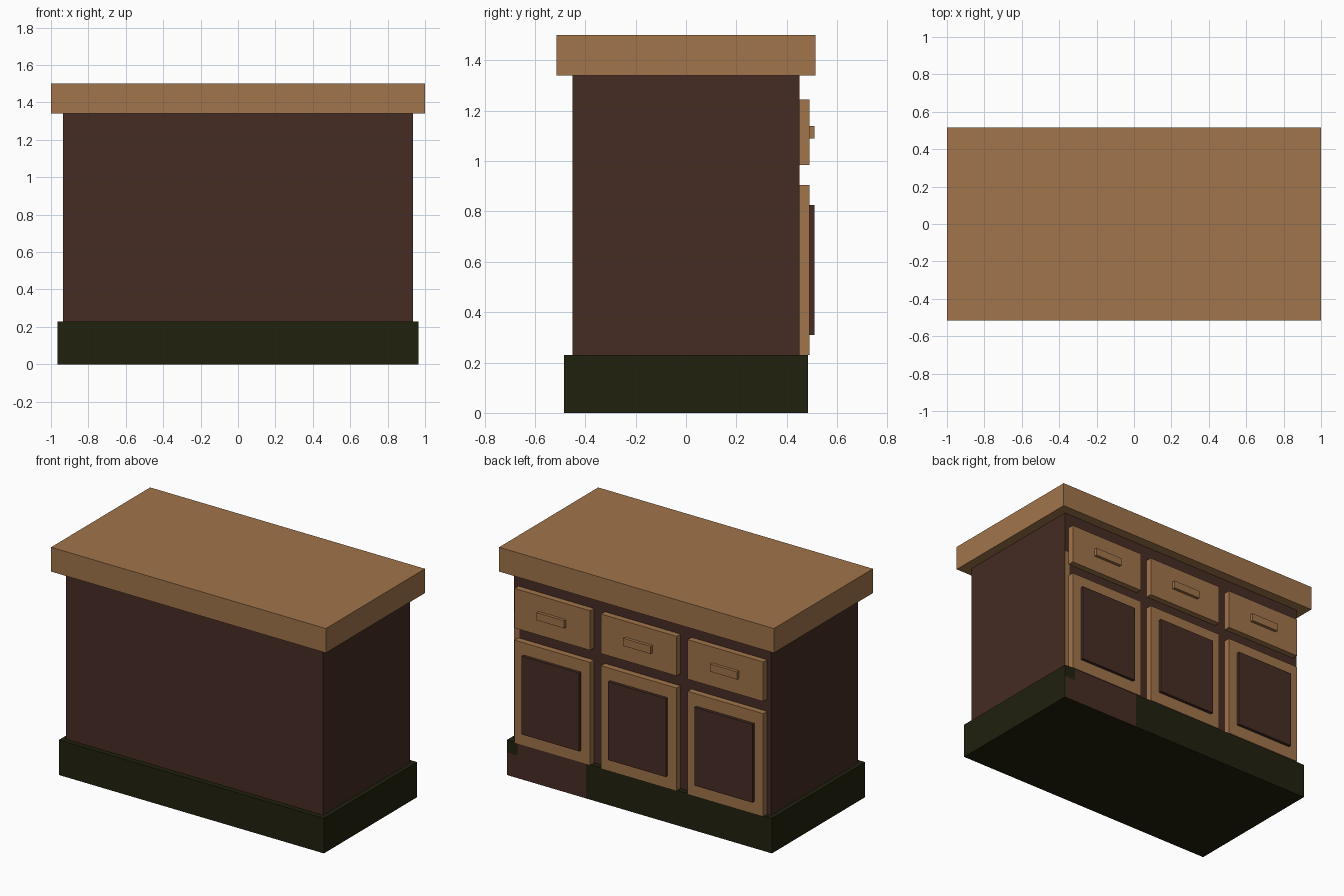
import bpy, bmesh

if "Cube" in bpy.data.objects:
    bpy.data.objects.remove(bpy.data.objects["Cube"])


def material(name, rgb):
    m = bpy.data.materials.new(name)
    m.diffuse_color = (*rgb, 1)
    m.use_nodes = True
    m.node_tree.nodes["Principled BSDF"].inputs["Base Color"].default_value = m.diffuse_color
    return m


TAN = material("tan_wood", (0.356, 0.178, 0.070))
BROWN = material("dark_brown_wood", (0.061, 0.025, 0.017))
GREEN = material("dark_olive", (0.015, 0.015, 0.0045))


def box(name, x, y, z, mats, cuts=(), rule=None):
    """Box from (min, max) ranges; cuts are (axis, position); rule picks a material index."""
    bm = bmesh.new()
    bmesh.ops.create_cube(bm, size=1)
    for v in bm.verts:
        for i, (lo, hi) in enumerate((x, y, z)):
            v.co[i] = lo if v.co[i] < 0 else hi
    for axis, pos in cuts:
        co, no = [0, 0, 0], [0, 0, 0]
        co[axis], no[axis] = pos, 1
        bmesh.ops.bisect_plane(bm, geom=bm.verts[:] + bm.edges[:] + bm.faces[:],
                               plane_co=co, plane_no=no)
    bm.normal_update()
    if rule:
        for f in bm.faces:
            f.material_index = rule(f.calc_center_median(), f.normal)
    me = bpy.data.meshes.new(name)
    bm.to_mesh(me)
    bm.free()
    for m in mats:
        me.materials.append(m)
    ob = bpy.data.objects.new(name, me)
    bpy.context.collection.objects.link(ob)
    return ob


# Plinth: brown patch on one end of the back, with a small olive corner
def plinth_rule(c, n):
    corner = c.x > 0.885 and c.z > 0.15
    return 1 if n.y > 0.9 and c.x > 0.39 and not corner else 0


box("plinth", (-0.965, 0.965), (-0.485, 0.485), (0, 0.23), [GREEN, BROWN],
    [(0, 0.39), (0, 0.885), (2, 0.15)], plinth_rule)

# Cabinet body: narrow tan strip at one back edge
box("cabinet_body", (-0.935, 0.935), (-0.45, 0.45), (0.23, 1.34), [BROWN, TAN],
    [(0, 0.897), (2, 1.07)],
    lambda c, n: int(n.y > 0.9 and c.x > 0.897 and c.z < 1.07))

# Worktop
box("worktop", (-1, 1), (-0.515, 0.515), (1.34, 1.5), [TAN])

# Three columns, each with a drawer, handle, door and raised panel
for i, cx in enumerate((0.63, 0, -0.63), 1):
    def span(half):
        return (cx - half, cx + half)
    box(f"drawer_{i}", span(0.275), (0.45, 0.49), (0.985, 1.245), [TAN])
    box(f"drawer_handle_{i}", span(0.1), (0.49, 0.51), (1.09, 1.14), [TAN])
    box(f"door_{i}", span(0.275), (0.45, 0.49), (0.23, 0.905), [TAN])
    box(f"door_panel_{i}", span(0.21), (0.49, 0.51), (0.31, 0.825), [BROWN])
